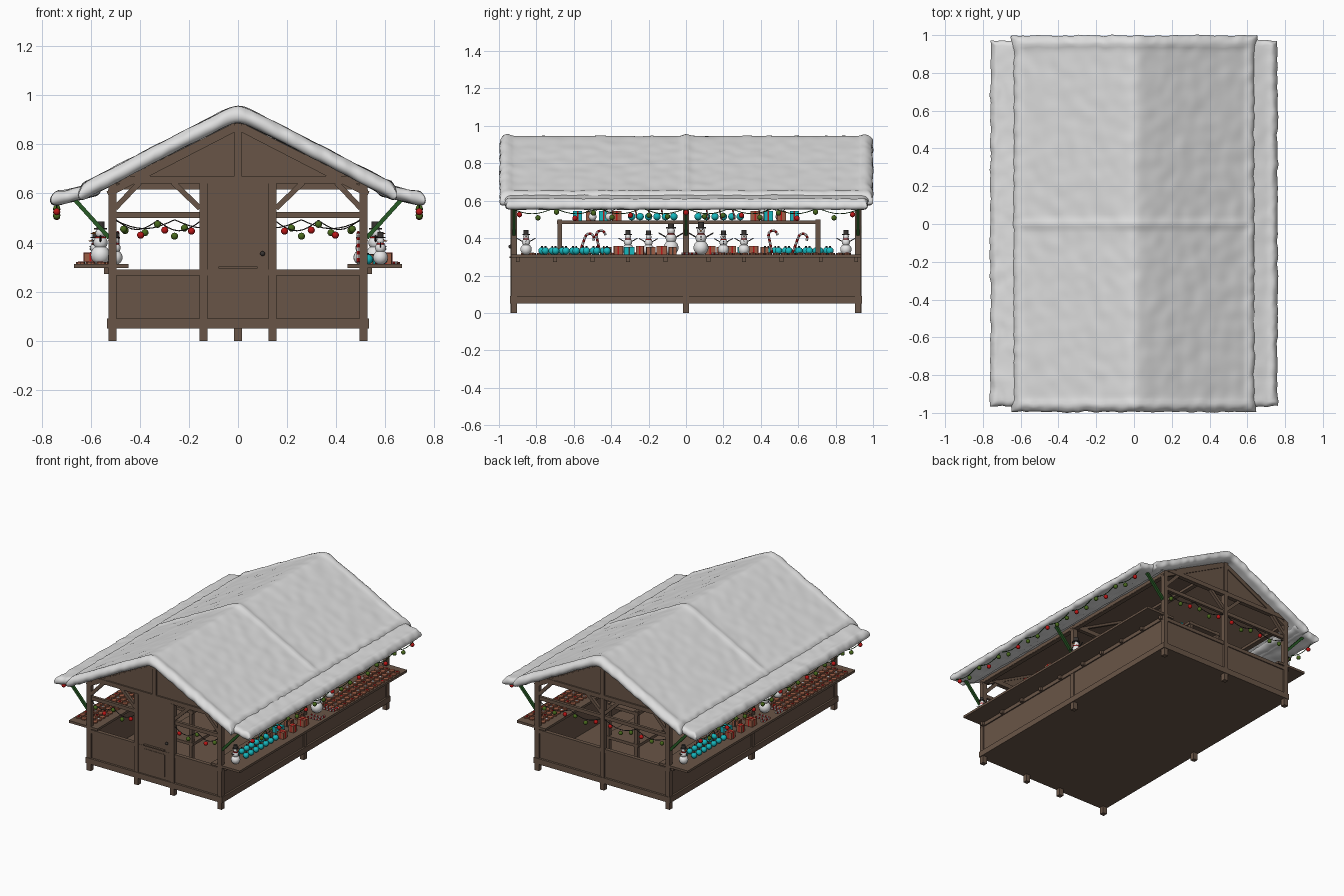
import bpy, bmesh, math, random
from mathutils import Vector, Matrix, noise

if "Cube" in bpy.data.objects:
    bpy.data.objects.remove(bpy.data.objects["Cube"])

random.seed(4)
COL = {"wood": (0.141, 0.091, 0.063), "snow": (0.74, 0.74, 0.74), "red": (0.5, 0.008, 0.008),
       "olive": (0.065, 0.14, 0.012), "green": (0.02, 0.1, 0.018), "teal": (0.008, 0.48, 0.52),
       "gingerbread": (0.34, 0.11, 0.06), "charcoal": (0.04, 0.035, 0.032), "orange": (0.8, 0.2, 0.02),
       "white": (0.85, 0.85, 0.85)}
MAT = {}
for n, c in COL.items():
    MAT[n] = bpy.data.materials.new(n)
    MAT[n].diffuse_color = (*c, 1)
PARTS = {}


def bm_for(name, mat, smooth=False):
    return PARTS.setdefault((name, mat, smooth), bmesh.new())


def box(name, mat, x0, x1, y0, y1, z0, z1):
    m = Matrix.Translation(((x0 + x1) / 2, (y0 + y1) / 2, (z0 + z1) / 2)) @ Matrix.Diagonal(
        (abs(x1 - x0), abs(y1 - y0), abs(z1 - z0), 1))
    bmesh.ops.create_cube(bm_for(name, mat), size=1, matrix=m)


def rod(name, mat, a, b, w, sides=0, w2=None):
    # square beam (sides=0) or round rod / cone between two points
    a, b = Vector(a), Vector(b)
    d = b - a
    m = Matrix.Translation((a + b) / 2) @ d.to_track_quat('Z', 'Y').to_matrix().to_4x4()
    if sides:
        bmesh.ops.create_cone(bm_for(name, mat), cap_ends=True, segments=sides, radius1=w,
                              radius2=w if w2 is None else w2, depth=d.length, matrix=m)
    else:
        bmesh.ops.create_cube(bm_for(name, mat), size=1, matrix=m @ Matrix.Diagonal((w, w, d.length, 1)))


def ball(name, mat, p, r, seg=12):
    bmesh.ops.create_uvsphere(bm_for(name, mat, True), u_segments=seg, v_segments=seg * 2 // 3,
                              radius=r, matrix=Matrix.Translation(p))


# ---- snow covered roof
def stations(a, b, r, n):
    rim = [r * (1 - math.cos(math.radians(t))) for t in (0, 18, 36, 54, 72)]
    inner = [a + r + (b - a - 2 * r) * i / n for i in range(n + 1)]
    return [a + t for t in rim] + inner + [b - t for t in reversed(rim)]


def snow(name, x0, x1, y0, y1, nx, ny, mid, half, bump):
    bm, r = bm_for(name, "snow", True), 0.03
    xs, ys = stations(x0, x1, r, nx), stations(y0, y1, r, ny)
    prof = lambda d: math.sqrt(max(0, 1 - (1 - min(d / r, 1)) ** 2))
    for side in (1, -1):
        grid = []
        for x in xs:
            row = []
            for y in ys:
                h = half * min(prof(min(x - x0, x1 - x)), prof(min(y - y0, y1 - y)))
                p = Vector((x, y, mid(x)))
                z = p.z + side * h + 0.004 * noise.noise(p * 14)
                if side > 0:
                    z += bump(x, y) * h / half
                edge = 0.008 * noise.noise(p * 22)
                row.append(bm.verts.new((x + edge * (abs(x) > abs(x1) - .05), y + edge * (abs(y) > .93), z)))
            grid.append(row)
        for i in range(len(xs) - 1):
            for j in range(len(ys) - 1):
                q = [grid[i][j], grid[i + 1][j], grid[i + 1][j + 1], grid[i][j + 1]]
                bm.faces.new(q if side > 0 else q[::-1])
    bmesh.ops.remove_doubles(bm, verts=bm.verts, dist=0.0004)


bell = lambda d, s: math.exp(-(d / s) ** 2)
snow("roof_snow", -0.65, 0.65, -0.995, 0.998, 84, 116,
     lambda x: 0.928 - 0.52 * math.sqrt(x * x + 0.0009) + 0.004, 0.03,
     lambda x, y: 0.010 * max(bell(y, .02), bell(abs(y) - .955, .02), bell(abs(x) - .615, .018)))
for s, nm in ((1, "right"), (-1, "left")):
    snow(nm + "_awning_snow", *sorted((s * 0.56, s * 0.76)), -0.965, 0.972, 14, 100,
         lambda x: 0.578 + 0.25 * (0.735 - abs(x)), 0.026, lambda x, y: 0.006 * bell(abs(x) - .735, .02))
    # roof boards and eave beam below the snow
    rod_y = 0.93
    bm = bm_for(nm + "_roof_boards", "wood")
    pts = [(0, .89), (s * .53, .615), (s * .53, .60), (0, .875)]
    f = bm.faces.new([bm.verts.new((x, -rod_y, z)) for x, z in pts])
    e = bmesh.ops.extrude_face_region(bm, geom=[f])
    bmesh.ops.translate(bm, vec=(0, 2 * rod_y, 0), verts=[v for v in e["geom"] if isinstance(v, bmesh.types.BMVert)])
    bmesh.ops.recalc_face_normals(bm, faces=bm.faces)
    box("eave_beam", "wood", s * .495, s * .525, -.935, .935, .6, .635)
box("ridge_beam", "wood", -.015, .015, -.93, .93, .85, .882)

# ---- floor, walls and posts
box("floor", "wood", -.515, .515, -.92, .92, .05, .07)
for s in (1, -1):
    box("side_wall", "wood", s * .505, s * .52, -.925, .925, .05, .295)
    box("side_base_board", "wood", s * .515, s * .533, -.94, .94, .05, .09)
    box("side_top_rail", "wood", s * .515, s * .528, -.935, .935, .27, .297)
    box("end_wall", "wood", -.515, .515, s * .91, s * .925, .05, .285)
    box("end_base_board", "wood", -.533, .533, s * .92, s * .94, .05, .09)
    box("end_top_rail", "wood", -.52, .52, s * .905, s * .932, .265, .29)
    box("end_mid_rail", "wood", -.5, .5, s * .91, s * .93, .5, .525)
    box("tie_beam", "wood", -.515, .515, s * .905, s * .935, .64, .67)
    box("gable_post", "wood", -.015, .015, s * .905, s * .938, .67, .885)
    for y in (-.92, 0, .92):
        box("corner_post", "wood", s * .495, s * .527, y - .016, y + .016, 0, .645)
        rod("awning_brace", "green", (s * .525, y, .42), (s * .665, y, .575), .017)
        rod("rafter", "wood", (0, y, .87), (s * .53, y, .597), .024)
    # gable triangle
    bm = bm_for("gable", "wood")
    f = bm.faces.new([bm.verts.new((x, s * .925, z)) for x, z in ((-.5, .645), (.5, .645), (0, .895))])
    e = bmesh.ops.extrude_face_region(bm, geom=[f])
    bmesh.ops.translate(bm, vec=(0, -s * .012, 0), verts=[v for v in e["geom"] if isinstance(v, bmesh.types.BMVert)])
    bmesh.ops.recalc_face_normals(bm, faces=bm.faces)
    # diagonal braces around the openings
    for t in (1, -1):
        inner = .155 if s < 0 else .012
        rod("end_brace", "wood", (t * .5, s * .92, .54), (t * .4, s * .92, .645), .022)
        rod("end_brace", "wood", (t * inner, s * .92, .54), (t * (inner + .11), s * .92, .645), .022)
    box("door_post", "wood", s * .125, s * .157, -.937, -.905, 0, .645)
box("back_centre_post", "wood", -.016, .016, .905, .937, 0, .645)
box("centre_tie_beam", "wood", -.515, .515, -.014, .014, .615, .645)

# ---- door
box("door", "wood", -.128, .128, -.93, -.91, .06, .64)
box("door_panel", "wood", -.08, .08, -.935, -.928, .11, .27)
box("door_ledge", "wood", -.08, .08, -.945, -.928, .295, .303)
ball("door_knob", "charcoal", (.1, -.94, .355), .01)


# ---- goods
def snowman(x, y, z, k, s):
    for h, r in ((.03, .033), (.072, .024), (.104, .017)):
        ball("snowman_body", "white", (x, y, z + h * k), r * k)
    rod("snowman_hat", "charcoal", (x, y, z + .115 * k), (x, y, z + .12 * k), .022 * k, 12)
    rod("snowman_hat", "charcoal", (x, y, z + .12 * k), (x, y, z + .143 * k), .014 * k, 12)
    rod("snowman_scarf", "red", (x, y, z + .086 * k), (x, y, z + .093 * k), .018 * k, 12)
    rod("snowman_nose", "orange", (x + s * .014 * k, y, z + .104 * k), (x + s * .037 * k, y, z + .102 * k), .004 * k, 6, 0)
    for t in (1, -1):
        rod("snowman_arm", "charcoal", (x, y + t * .02 * k, z + .075 * k), (x, y + t * .055 * k, z + .095 * k), .003 * k, 5)
        ball("snowman_eye", "charcoal", (x + s * .015 * k, y + t * .006 * k, z + .109 * k), .0025 * k, 6)
    for h in (.066, .078):
        ball("snowman_button", "charcoal", (x + s * .024 * k, y, z + h * k), .003 * k, 6)


def cane(m, k=1):
    path = [(0, 0, .013 * i) for i in range(7)]
    path += [(0, .02 - .02 * math.cos(a), .078 + .02 * math.sin(a)) for a in (.5, 1, 1.6, 2.2, 2.8, 3.4)]
    path = [m @ (Vector(p) * k) for p in path]
    for i, (a, b) in enumerate(zip(path, path[1:])):
        rod("candy_cane", ("red", "white")[i % 2], a, b, .006 * k, 7)


def gift(x, y, z, w, h, c, ribbon):
    box("gift_box", c, x - w, x + w, y - w, y + w, z, z + h)
    box("gift_ribbon", ribbon, x - w - .001, x + w + .001, y - .004, y + .004, z, z + h + .001)
    box("gift_ribbon", ribbon, x - .004, x + .004, y - w - .001, y + w + .001, z, z + h + .001)


Z = .312
for s in (1, -1):      # the two counters are the same, turned half round
    box("counter", "wood", s * .445, s * .668, -.935, .935, .296, Z)
    for y in (-.9, -.7, -.5, -.31, -.11, .12, .31, .51, .72, .91):
        box("counter_bracket", "wood", s * .525, s * .545, y - .01, y + .01, .272, .297)
    for y, k, x in ((-.855, .92, .58), (.08, 1.22, .56), (.2, .9, .5), (.31, .92, .5)):
        snowman(s * x, s * y, Z, k, s)
    for i in range(7):
        for x in (.53, .59):
            y = -.77 + i * .055 + (x - .53) * .3
            ball("teal_bauble", "teal", (s * x, s * y, Z + .02), .02)
            rod("bauble_cap", "charcoal", (s * x, s * y, Z + .038), (s * x, s * y, Z + .046), .005, 6)
    for i in range(7):
        gift(s * (.53 + .07 * (i % 2)), s * (-.42 + i * .058), Z, .02 + .004 * (i % 3), .04 + .006 * (i % 2),
             "teal" if i == 2 else "gingerbread", "red" if i % 2 else "charcoal")
    for y, tilt in ((-.57, .35), (-.46, -.2)):
        cane(Matrix.Translation((s * .49, s * y, Z + .008)) @ Matrix.Rotation(-tilt, 4, 'X'), 1.2)
    # lying canes and gingerbread biscuits
    for y in (-.02, .02, .14, .17):
        cane(Matrix.Translation((s * .56, s * y, Z + .006)) @ Matrix.Rotation(s * math.pi / 2, 4, 'Y'), .9)
    for i in range(17):
        for j in range(4):
            x, y = s * (.515 + j * .042), s * (.19 + i * .042)
            rod("biscuit", "gingerbread", (x, y, Z), (x, y, Z + .008), .019, 8)
            if (i + j) % 2:
                rod("biscuit_icing", "red" if j % 2 else "white", (x, y, Z + .008), (x, y, Z + .011), .008, 6)

# ---- display shelf in the middle
for y in (-.675, .705):
    for x in (-.11, .11):
        box("shelf_post", "wood", x - .012, x + .012, y - .013, y + .013, .07, .5)
for z in (.25, .475):
    box("shelf_board", "wood", -.13, .13, -.69, .72, z, z + .02)
for s in (1, -1):
    for y in (-.5, -.41):
        snowman(s * .08, s * y, .495, .65, s)
    for i in range(6):
        ball("teal_bauble", "teal", (s * .08, s * (-.29 + i * .045), .515), .02)
    for y in (.12, .19, .26):
        cane(Matrix.Translation((s * .08, s * y, .5)) @ Matrix.Rotation(.2, 4, 'X'), .8)
    for i in range(4):
        gift(s * .08, s * (.37 + i * .07), .495, .024, .05, "teal" if i % 2 else "gingerbread", "red")


# ---- garlands with baubles
def garland(a, b, swags, sag, balls):
    a, b = Vector(a), Vector(b)
    pt = lambda t: a.lerp(b, t) - Vector((0, 0, sag * abs(math.sin(math.pi * swags * t))))
    n = swags * 8
    for i in range(n):
        rod("garland_wire", "charcoal" if swags < 4 else "green", pt(i / n), pt((i + 1) / n), .0025, 5)
    for i in range(balls):
        p = pt((i + .5) / balls) - Vector((0, 0, .016 + .008 * (i % 2)))
        ball("garland_bauble", "red" if i % 3 == 0 else "olive", p, .0145)


for s in (1, -1):
    garland((s * .738, -.94, .56), (s * .738, .94, .56), 8, .03, 19)
    garland((s * .155, -.925, .485), (s * .5, -.925, .495), 2, .04, 5)
    garland((s * .016, .925, .495), (s * .5, .925, .49), 2, .035, 6)

# ---- turn the collected parts into objects
for (name, mat, smooth), bm in PARTS.items():
    me = bpy.data.meshes.new(name)
    bm.to_mesh(me)
    bm.free()
    me.materials.append(MAT[mat])
    me.polygons.foreach_set("use_smooth", [smooth] * len(me.polygons))
    ob = bpy.data.objects.new(name + "_" + mat, me)
    bpy.context.collection.objects.link(ob)

for m in bpy.data.materials:
    if m.users and not m.is_grease_pencil:
        m.use_nodes = True
        m.node_tree.nodes["Principled BSDF"].inputs["Base Color"].default_value = m.diffuse_color
